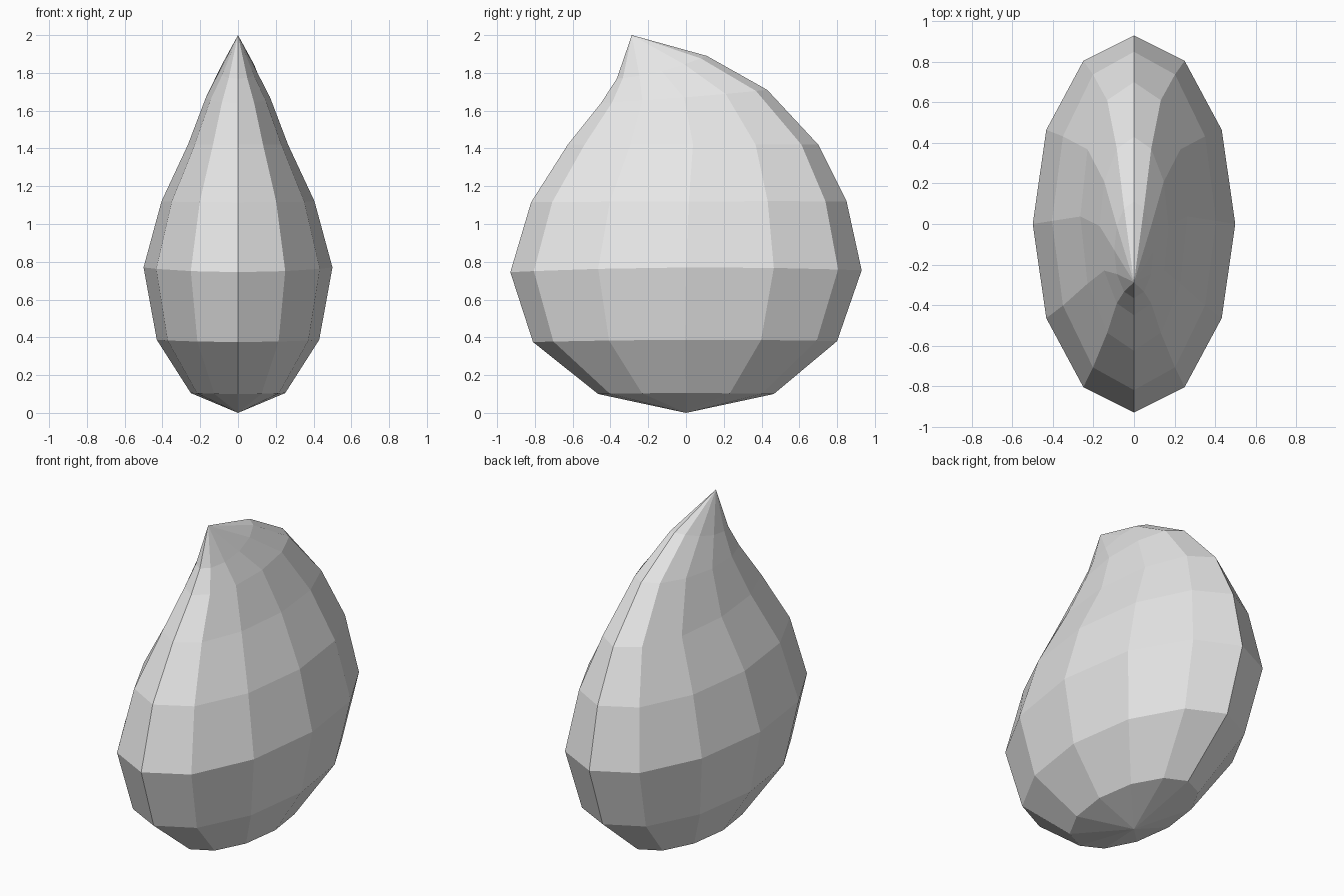
import bpy, bmesh
from math import sin, cos, pi

cube = bpy.data.objects.get("Cube")
if cube:
    bpy.data.objects.remove(cube, do_unlink=True)

SIDES = 12
# Each ring: half width, (front y, z), (back y, z), side z
RINGS = [
    (0.25, (-0.465, 0.10), (0.465, 0.10), 0.105),
    (0.43, (-0.81, 0.375), (0.80, 0.38), 0.387),
    (0.50, (-0.93, 0.745), (0.93, 0.755), 0.77),
    (0.405, (-0.82, 1.115), (0.85, 1.12), 1.12),
    (0.265, (-0.626, 1.42), (0.70, 1.42), 1.42),
    (0.17, (-0.45, 1.64), (0.43, 1.71), 1.67),
    (0.098, (-0.366, 1.77), (0.11, 1.89), 1.81),
]

# Plain grey surface
grey = bpy.data.materials.new("light_grey")
grey.use_nodes = True
colour = (0.8, 0.8, 0.8, 1)
grey.diffuse_color = colour
bsdf = next(n for n in grey.node_tree.nodes if n.type == "BSDF_PRINCIPLED")
bsdf.inputs["Base Color"].default_value = colour


def add_ring(bm, half_width, front, back, side_z):
    """Tilted elliptical ring, starting at the back."""
    ring = []
    for i in range(SIDES):
        a = 2 * pi * i / SIDES
        c, s = cos(a), sin(a)
        y = (front[0] + back[0]) / 2 + c * (back[0] - front[0]) / 2
        # Blend smoothly through the front, side and back heights
        mid_z = (front[1] + back[1]) / 2
        z = mid_z + c * (back[1] - front[1]) / 2 + s * s * (side_z - mid_z)
        ring.append(bm.verts.new((s * half_width, y, z)))
    return ring


# Flattened teardrop body: stacked rings closed by a pole at each end
bm = bmesh.new()
rings = [add_ring(bm, *r) for r in RINGS]
base = bm.verts.new((0, 0, 0))
tip = bm.verts.new((0, -0.287, 2))
for i in range(SIDES):
    j = (i + 1) % SIDES
    bm.faces.new((base, rings[0][i], rings[0][j]))
    for low, high in zip(rings, rings[1:]):
        bm.faces.new((low[i], low[j], high[j], high[i]))
    bm.faces.new((rings[-1][i], rings[-1][j], tip))
bmesh.ops.recalc_face_normals(bm, faces=bm.faces)

mesh = bpy.data.meshes.new("teardrop_body")
bm.to_mesh(mesh)
bm.free()
mesh.materials.append(grey)
body = bpy.data.objects.new("teardrop_body", mesh)
bpy.context.collection.objects.link(body)
